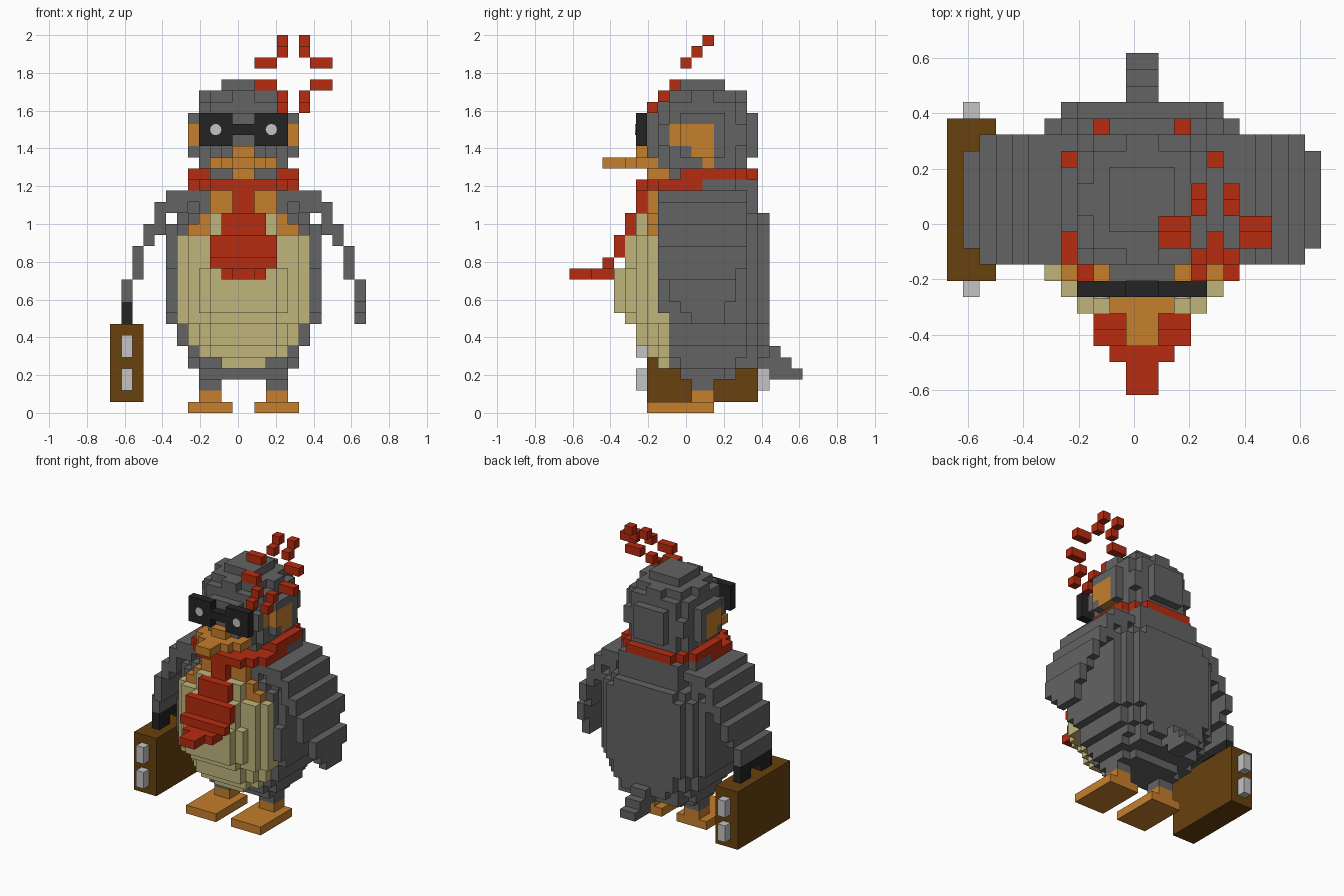
import bpy, bmesh
from itertools import product
from math import pi
from mathutils import Matrix, Vector

if "Cube" in bpy.data.objects:
    bpy.data.objects.remove(bpy.data.objects["Cube"], do_unlink=True)

V = 2 / 34                              # edge of one block
ORIGIN = Vector((-11.5, -10.5, 0))      # block grid corner
COLOURS = {
    "grey": (0.125, 0.125, 0.125), "orange": (0.56, 0.21, 0.026),
    "red": (0.47, 0.025, 0.005), "cream": (0.53, 0.46, 0.2),
    "black": (0.017, 0.017, 0.017), "brown": (0.14, 0.053, 0.004),
    "silver": (0.55, 0.55, 0.55)}
mats = {}
for name, rgb in COLOURS.items():
    m = bpy.data.materials.new(name)
    m.use_nodes = True
    m.diffuse_color = (*rgb, 1)
    m.node_tree.nodes["Principled BSDF"].inputs["Base Color"].default_value = (*rgb, 1)
    mats[name] = m

used = set()        # blocks already claimed by a part


def box(x0, x1, y0, y1, z0, z1):
    return set(product(range(x0, x1), range(y0, y1), range(z0, z1)))


def mirrored(cells):
    return cells | {(23 - x, y, z) for x, y, z in cells}


def finish(name, bm, colours):
    me = bpy.data.meshes.new(name)
    bm.to_mesh(me)
    bm.free()
    for c in colours:
        me.materials.append(mats[c])
    ob = bpy.data.objects.new(name, me)
    bpy.context.collection.objects.link(ob)


def blocks(name, cells, colour):
    """Skin a set of blocks; colour is a name or a rule on the block."""
    cells = set(cells) - used
    used.update(cells)
    rule = colour if callable(colour) else (lambda x, y, z: colour)
    slots = sorted({rule(*c) for c in cells})
    bm = bmesh.new()
    verts = {}

    def vert(p):
        if p not in verts:
            verts[p] = bm.verts.new((Vector(p) + ORIGIN) * V)
        return verts[p]

    for c in sorted(cells):
        for axis, side in product(range(3), (0, 1)):
            n = list(c)
            n[axis] += 2 * side - 1
            if tuple(n) in cells:
                continue
            ring = []
            for a, b in ((0, 0), (1, 0), (1, 1), (0, 1)):
                p = list(c)
                p[axis] += side
                p[(axis + 1) % 3] += a
                p[(axis + 2) % 3] += b
                ring.append(vert(tuple(p)))
            f = bm.faces.new(ring if side else ring[::-1])
            f.material_index = slots.index(rule(*c))
    bmesh.ops.dissolve_limit(bm, angle_limit=0.01, verts=bm.verts, edges=bm.edges,
                             delimit={'MATERIAL'})
    finish(name, bm, slots)


def disc(cy, z, y0, y1):
    return {c for c in box(5, 19, y0, y1, z, z + 1)
            if (c[0] - 11.5) ** 2 + (c[1] + 0.5 - cy) ** 2 < 26.6}


# Glasses with round glints
lens = box(8, 11, 6, 7, 24, 27)
blocks("glasses", mirrored(lens) | box(11, 13, 6, 7, 25, 26), "black")
for side, x in (("right", 9.5), ("left", 14.5)):
    bm = bmesh.new()
    at = (Vector((x, 6, 25.5)) + ORIGIN) * V
    bmesh.ops.create_cone(bm, cap_ends=True, segments=12, radius1=0.03, radius2=0.03,
                          depth=0.008, matrix=Matrix.Translation(at) @ Matrix.Rotation(pi / 2, 4, 'X'))
    finish(side + "_glint", bm, ["silver"])

# Beak
blocks("beak", box(11, 13, 3, 6, 22, 23) | box(10, 14, 5, 6, 22, 23)
       | box(9, 15, 6, 8, 22, 23) | box(11, 13, 6, 8, 23, 24)
       | box(11, 13, 7, 9, 21, 22), "orange")

# Crest burst, leaning back as it rises
spark = box(15, 16, 12, 13, 33, 34) | box(15, 16, 11, 12, 32, 33)
spark |= box(13, 15, 10, 11, 31, 32) | box(13, 15, 9, 10, 29, 30)
spark |= box(15, 16, 8, 9, 28, 29) | box(15, 16, 7, 8, 27, 28)
blocks("crest", spark | {(32 - x, y, z) for x, y, z in spark}, "red")


# Head ball with cheek patches
def head_colour(x, y, z):
    cheek = (z in (24, 25) and 9 <= y < 13) or (z == 23 and 11 <= y < 13) or (z == 22 and y == 12)
    return "orange" if cheek and abs(x - 11.5) > 3 else "grey"


ball = {c for c in box(7, 17, 7, 17, 20, 30)
        if (c[0] - 11.5) ** 2 + (c[1] - 11.5) ** 2 + (c[2] - 24.5) ** 2 <= 25}
blocks("head", ball, head_colour)

# Scarf: low in front, high behind
blocks("scarf", disc(11, 20, 6, 12) | disc(12, 21, 10, 17), "red")
blocks("tie", box(11, 13, 6, 7, 18, 20) | box(10, 14, 5, 6, 16, 18)
       | box(9, 15, 4, 5, 14, 16) | box(9, 15, 3, 4, 13, 14)
       | box(10, 14, 2, 4, 12, 13) | box(11, 13, 0, 2, 12, 13), "red")


# Torso: round in front, squarer behind
def torso_colour(x, y, z):
    if y >= (8 if z > 8 else 9):
        return "grey"
    return "orange" if z >= 16 and y == 7 else "cream"


LAYERS = [  # bottom, top, half width, front depth, back depth
    (3, 4, 4, 1, 4), (4, 5, 5, 2.7, 6), (5, 6, 5, 4, 7), (6, 8, 6, 5, 7), (8, 9, 7, 6, 7),
    (9, 13, 7, 7, 7), (13, 16, 7, 6, 7), (16, 17, 7, 5, 7), (17, 18, 6, 5, 7), (18, 21, 5, 4, 6)]
torso = set()
for z0, z1, w, front, back in LAYERS:
    for c in box(5, 19, 4, 18, z0, z1):
        dx, dy = abs(c[0] - 11.5), c[1] - 10.5
        depth, p = (front, 2) if dy < 0 else (back, 3.5)
        if (dx / (w + 0.05)) ** p + (abs(dy) / (depth + 0.05)) ** p <= 1:
            torso.add(c)
blocks("torso", torso, torso_colour)

# Tail
blocks("tail", box(11, 13, 16, 19, 5, 6) | box(11, 13, 17, 20, 4, 5)
       | box(11, 13, 18, 21, 3, 4), "grey")

# Wings: a thin arc, deep from front to back, tapering down
wing = box(5, 9, 8, 16, 19, 20) | box(4, 7, 8, 16, 18, 19) | box(4, 5, 8, 16, 17, 18)
wing |= box(3, 5, 8, 16, 16, 17) | box(3, 4, 8, 16, 15, 16) | box(2, 3, 8, 16, 13, 15)
wing |= box(2, 3, 8, 15, 12, 13) | box(1, 2, 9, 15, 10, 12)
blocks("right_wing", wing, "grey")
tip = box(1, 2, 10, 14, 9, 10) | box(1, 2, 11, 14, 8, 9)
blocks("left_wing", {(23 - x, y, z) for x, y, z in wing | tip}, "grey")

# Legs and feet
blocks("legs", mirrored(box(8, 10, 11, 13, 2, 4)), "grey")
blocks("feet", mirrored(box(8, 10, 11, 13, 1, 2) | box(7, 11, 7, 13, 0, 1)), "orange")

# Suitcase
blocks("suitcase", box(0, 3, 7, 17, 1, 8), "brown")
blocks("suitcase_handle", box(1, 2, 9, 15, 8, 10) - box(1, 2, 11, 13, 8, 9), "black")
clasps = set()
for y, z in product((6, 17), (2, 5)):
    clasps |= box(1, 2, y, y + 1, z, z + 2)
blocks("suitcase_clasps", clasps, "silver")
